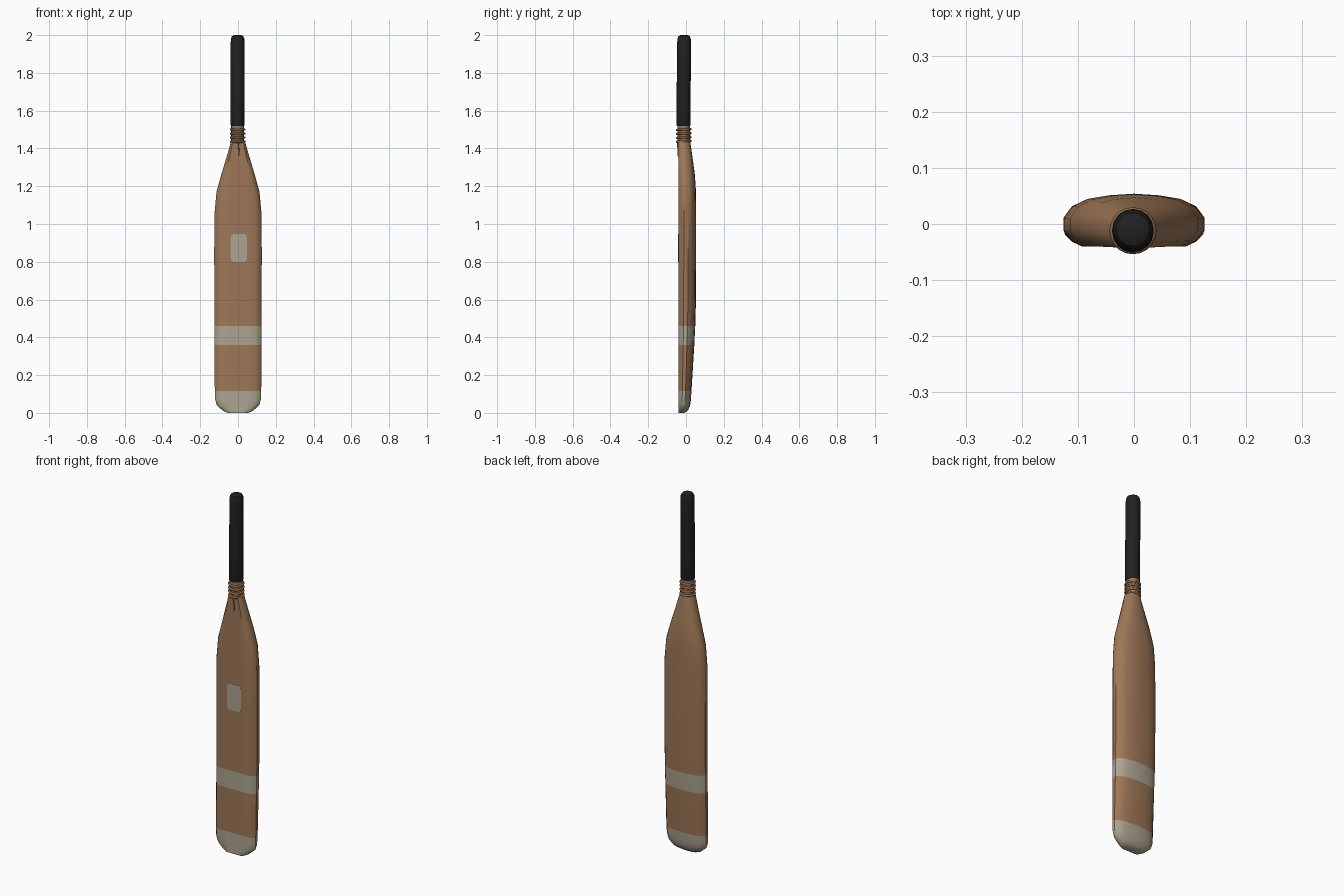
import bpy, bmesh, math

if "Cube" in bpy.data.objects:
    bpy.data.objects.remove(bpy.data.objects["Cube"])


def material(name, rgb):
    m = bpy.data.materials.new(name)
    m.diffuse_color = (*rgb, 1)
    m.use_nodes = True
    m.node_tree.nodes["Principled BSDF"].inputs["Base Color"].default_value = m.diffuse_color
    return m


WOOD = material("wood", (0.34, 0.185, 0.095))
CREAM = material("cream", (0.42, 0.37, 0.28))
BLACK = material("black_rubber", (0.015, 0.015, 0.016))
TWINE = material("twine", (0.27, 0.14, 0.07))


def make(name, rings, mats, rule=None, angle=35):
    """Skin a stack of equal-length point rings and cap both ends."""
    bm = bmesh.new()
    rows = [[bm.verts.new(p) for p in r] for r in rings]
    n = len(rows[0])
    for a, b in zip(rows, rows[1:]):
        for i in range(n):
            j = (i + 1) % n
            bm.faces.new((a[i], a[j], b[j], b[i]))
    bm.faces.new(rows[0][::-1])
    bm.faces.new(rows[-1])
    bmesh.ops.recalc_face_normals(bm, faces=bm.faces)
    if rule:
        for f in bm.faces:
            f.material_index = rule(f.calc_center_median())
    me = bpy.data.meshes.new(name)
    bm.to_mesh(me)
    bm.free()
    ob = bpy.data.objects.new(name, me)
    bpy.context.collection.objects.link(ob)
    for m in mats:
        me.materials.append(m)
    bpy.ops.object.select_all(action='DESELECT')
    ob.select_set(True)
    bpy.context.view_layer.objects.active = ob
    bpy.ops.object.shade_smooth_by_angle(angle=math.radians(angle))
    return ob


# Blade: half section (x fraction, depth fraction), mirrored and stacked
half = [(0.35, 0), (0.74, 0), (0.9, 0.12), (1, 0.3), (1, 0.54),
        (0.88, 0.76), (0.66, 0.9), (0.35, 0.97)]
section = half + [(0, 1)] + [(-x, t) for x, t in reversed(half)]
# height, half width, front y, back y
levels = [(0.0, 0.055, -0.04, -0.008), (0.012, 0.08, -0.04, 0.01),
          (0.04, 0.112, -0.04, 0.022), (0.07, 0.121, -0.04, 0.026),
          (0.115, 0.123, -0.04, 0.029), (0.36, 0.124, -0.04, 0.044),
          (0.46, 0.125, -0.04, 0.049), (0.6, 0.125, -0.04, 0.053),
          (0.85, 0.126, -0.04, 0.054), (1.06, 0.124, -0.04, 0.054),
          (1.17, 0.114, -0.04, 0.053), (1.26, 0.089, -0.04, 0.047),
          (1.35, 0.062, -0.041, 0.035), (1.44, 0.036, -0.042, 0.022)]
rings = [[(x * w, f + t * (b - f), z) for x, t in section]
         for z, w, f, b in levels]
make("blade", rings, [WOOD, CREAM],
     lambda c: int(c.z < 0.115 or 0.36 < c.z < 0.46))


# Handle parts: round stacks of (height, radius, y centre)
def round_stack(name, prof, mat, n=16):
    return make(name, [[(-0.002 + r * math.cos(2 * math.pi * i / n),
                         y + r * math.sin(2 * math.pi * i / n), z)
                        for i in range(n)] for z, r, y in prof], [mat])


round_stack("neck", [(1.42, 0.034, -0.011), (1.53, 0.034, -0.012)], WOOD)
round_stack("grip", [(1.52, 0.035, -0.013), (1.525, 0.037, -0.013),
                     (1.65, 0.037, -0.014), (1.8, 0.037, -0.011),
                     (1.96, 0.037, -0.01), (1.982, 0.035, -0.01),
                     (1.994, 0.03, -0.01), (2.0, 0.02, -0.01)], BLACK)

# Twine wraps around the neck
for k in range(4):
    bpy.ops.mesh.primitive_torus_add(
        location=(-0.002, -0.012, 1.437 + 0.021 * k), major_radius=0.036,
        minor_radius=0.006, major_segments=20, minor_segments=8,
        rotation=(math.radians(3), 0, 0))
    ob = bpy.context.object
    ob.name = f"twine_wrap_{k + 1}"
    ob.data.materials.append(TWINE)
    bpy.ops.object.shade_smooth()

# Loose twine end lying on the front
cu = bpy.data.curves.new("twine_end", 'CURVE')
cu.dimensions = '3D'
cu.bevel_depth = 0.003
cu.bevel_resolution = 1
cu.use_fill_caps = True
sp = cu.splines.new('POLY')
pts = [(0.0, -0.047, 1.437), (0.004, -0.043, 1.40), (0.006, -0.043, 1.36)]
sp.points.add(len(pts) - 1)
for p, co in zip(sp.points, pts):
    p.co = (*co, 1)
cu.materials.append(TWINE)
bpy.context.collection.objects.link(bpy.data.objects.new("twine_end", cu))

# Pale patch: thin plate with clipped corners on the front face
outline = []
for sx, sz, flip in ((1, 1, 0), (-1, 1, 1), (-1, -1, 0), (1, -1, 1)):
    corner = [(0.044, 0.055), (0.039, 0.067), (0.03, 0.073)]
    for x, z in (corner[::-1] if flip else corner):
        outline.append((0.004 + sx * x, 0.873 + sz * z))
make("front_patch", [[(x, y, z) for x, z in outline]
                     for y in (-0.038, -0.0412)], [CREAM])
